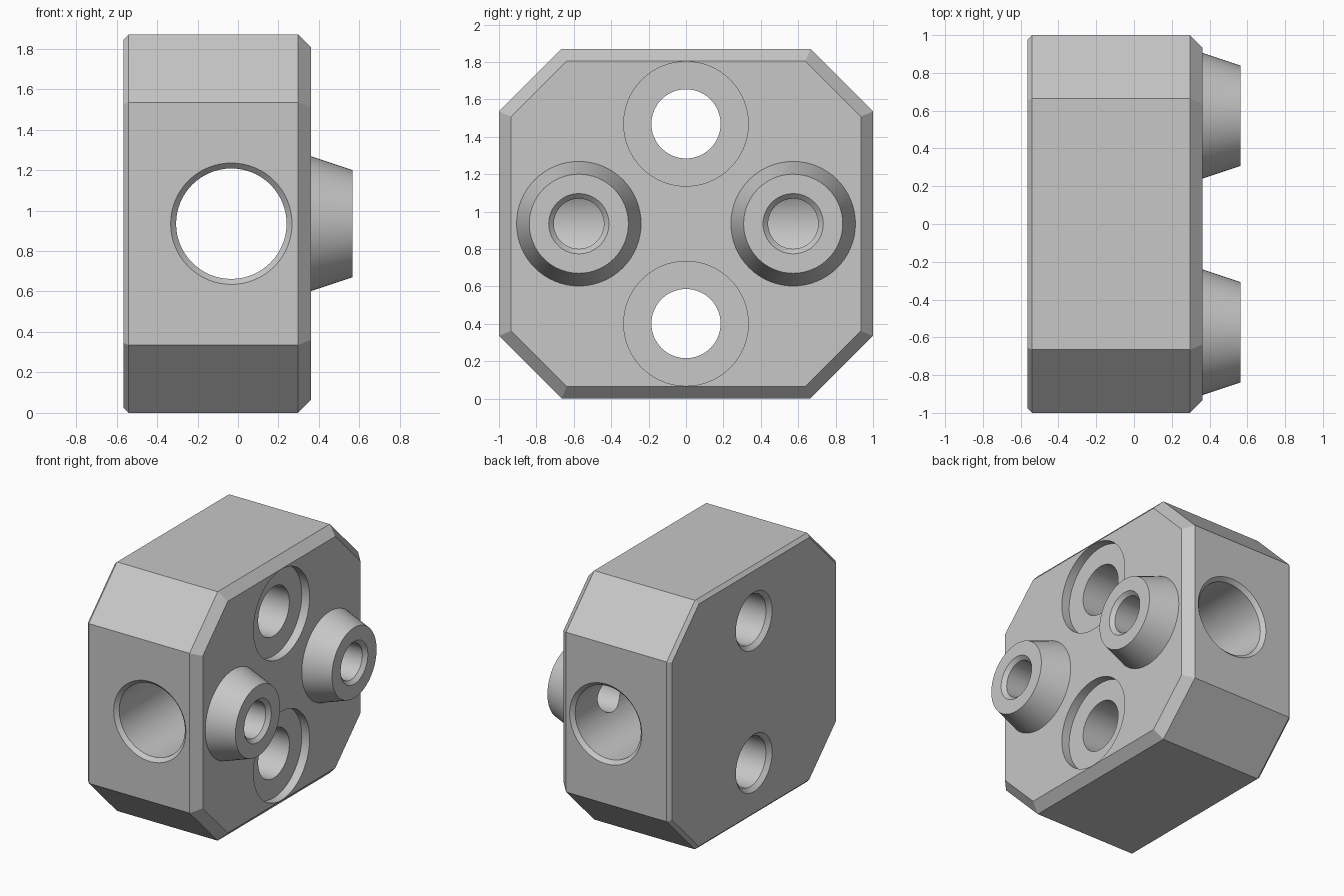
import bpy, bmesh, math
from mathutils import Matrix, Vector

cube = bpy.data.objects.get("Cube")
if cube:
    bpy.data.objects.remove(cube, do_unlink=True)

grey = bpy.data.materials.new("light_grey")
grey.use_nodes = True
grey.diffuse_color = (0.57, 0.57, 0.57, 1)
grey.node_tree.nodes["Principled BSDF"].inputs["Base Color"].default_value = (0.57, 0.57, 0.57, 1)

MID = 0.935            # height of the block centre
BACK, FACE, TIP = -0.565, 0.362, 0.565
SEGMENTS = 64


def make_object(name, bm):
    bmesh.ops.recalc_face_normals(bm, faces=bm.faces[:])
    mesh = bpy.data.meshes.new(name)
    bm.to_mesh(mesh)
    bm.free()
    mesh.materials.append(grey)
    obj = bpy.data.objects.new(name, mesh)
    bpy.context.collection.objects.link(obj)
    return obj


def loft(name, rings):
    """Closed solid through equal-sized rings of points."""
    bm = bmesh.new()
    loops = [[bm.verts.new(p) for p in ring] for ring in rings]
    for a, b in zip(loops, loops[1:]):
        for i in range(len(a)):
            j = (i + 1) % len(a)
            bm.faces.new((a[i], a[j], b[j], b[i]))
    bm.faces.new(loops[0])
    bm.faces.new(loops[-1])
    return make_object(name, bm)


def turned(name, axis, centre, profile):
    """Solid of revolution; profile is (position along axis, radius)."""
    spin = Vector((0, 0, 1)).rotation_difference(Vector(axis)).to_matrix()
    rings = []
    for along, radius in profile:
        ring = []
        for i in range(SEGMENTS):
            t = math.tau * i / SEGMENTS
            p = Vector((radius * math.cos(t), radius * math.sin(t), along))
            ring.append(spin @ p + Vector(centre))
        rings.append(ring)
    return loft(name, rings)


def combine(target, tool, operation):
    tool.hide_render = True
    mod = target.modifiers.new(tool.name, 'BOOLEAN')
    mod.operation, mod.solver, mod.object = operation, 'EXACT', tool
    bpy.context.view_layer.objects.active = target
    bpy.ops.object.modifier_apply(modifier=mod.name)
    bpy.data.objects.remove(tool, do_unlink=True)


def octagon(x, inset):
    """Eight-sided outline with every side moved in by the same distance."""
    w, h = 1 - inset, MID - inset
    cut = 0.335 - inset * (2 - math.sqrt(2))
    quarter = [(w, h - cut), (w - cut, h)]
    pts = quarter + [(-y, z) for y, z in reversed(quarter)]
    pts += [(-y, -z) for y, z in pts]
    return [(x, y, MID + z) for y, z in pts]


# Chamfered block
block = loft("manifold_block", [octagon(BACK, 0.025), octagon(BACK + 0.025, 0),
                                octagon(0.297, 0), octagon(FACE, 0.065)])

# Tapered nozzles, rooted slightly inside the block
for y in (-0.573, 0.573):
    nozzle = turned("nozzle", (1, 0, 0), (0, y, MID),
                    [(0.3, 0.333), (FACE, 0.333), (TIP, 0.265)])
    combine(block, nozzle, 'UNION')

# Large cross bore with a chamfer at each end
combine(block, turned("cross_bore", (0, 1, 0), (-0.033, 0, MID),
                      [(-1.03, 0.33), (-0.973, 0.273), (0.973, 0.273), (1.03, 0.33)]), 'DIFFERENCE')

# Nozzle passages opening into the cross bore
for y in (-0.573, 0.573):
    combine(block, turned("nozzle_passage", (1, 0, 0), (0, y, MID),
                          [(-0.03, 0.134), (TIP - 0.027, 0.134), (TIP + 0.03, 0.191)]), 'DIFFERENCE')

# Counterbored bolt holes
for z in (-0.534, 0.534):
    combine(block, turned("bolt_hole", (1, 0, 0), (0, 0, MID + z),
                          [(BACK - 0.03, 0.245), (BACK + 0.03, 0.185), (FACE - 0.065, 0.185),
                           (FACE - 0.065, 0.333), (FACE + 0.05, 0.333)]), 'DIFFERENCE')

bpy.ops.object.select_all(action='DESELECT')
block.select_set(True)
bpy.context.view_layer.objects.active = block
bpy.ops.object.shade_smooth_by_angle(angle=math.radians(15))
